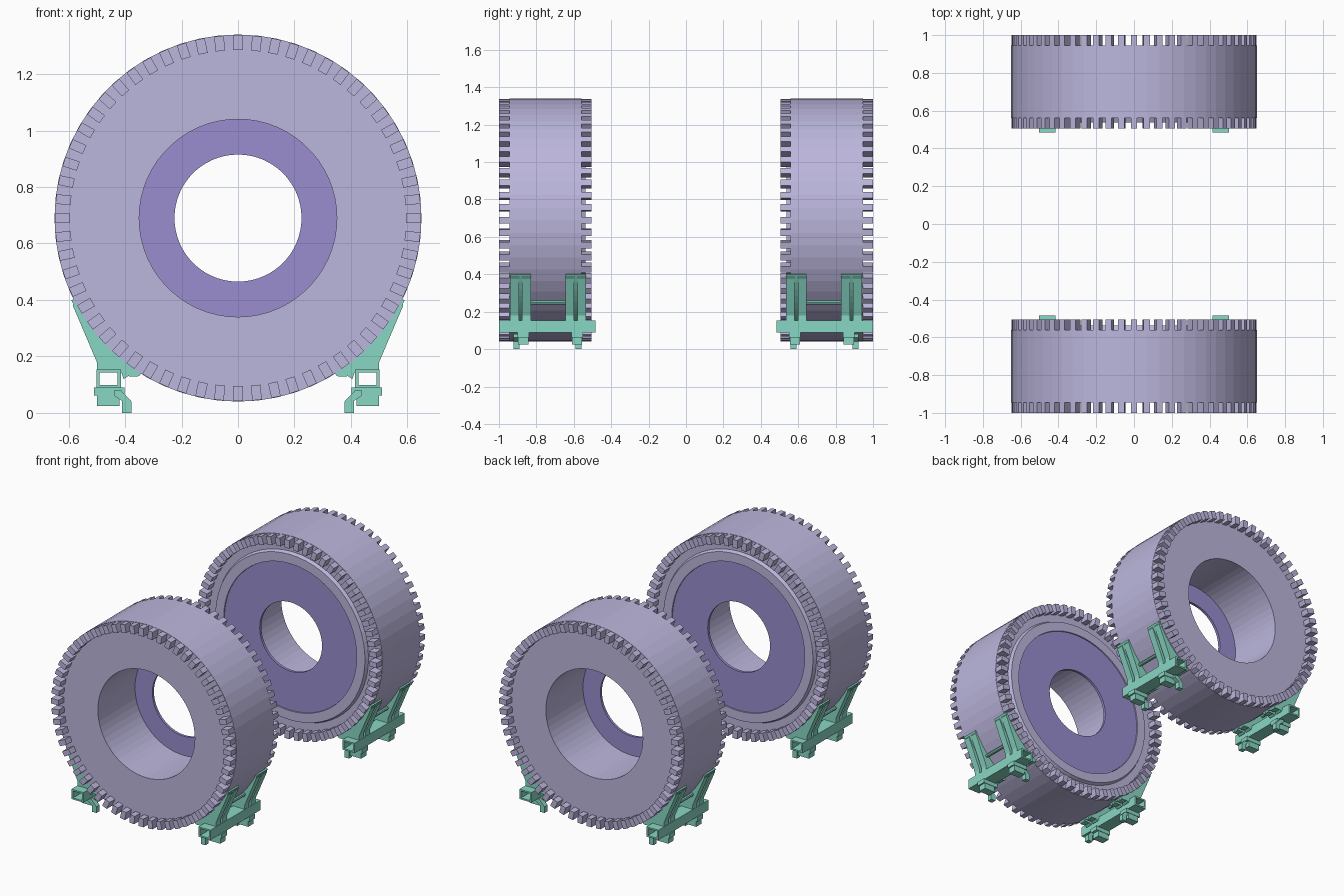
import bpy, bmesh, math
from mathutils import Vector

if "Cube" in bpy.data.objects:
    bpy.data.objects.remove(bpy.data.objects["Cube"])

CZ, N = 0.69, 60          # wheel centre height, number of tread lugs


def material(name, col):
    m = bpy.data.materials.new(name)
    m.diffuse_color = (*col, 1)
    m.use_nodes = True
    m.node_tree.nodes["Principled BSDF"].inputs["Base Color"].default_value = m.diffuse_color
    return m


RUBBER = material("tyre_lavender", (0.50, 0.47, 0.72))
HUB = material("hub_purple", (0.32, 0.27, 0.62))
GREEN = material("stand_green", (0.25, 0.68, 0.55))


def finish(bm, name, mat):
    bmesh.ops.recalc_face_normals(bm, faces=bm.faces[:])
    me = bpy.data.meshes.new(name)
    bm.to_mesh(me)
    bm.free()
    ob = bpy.data.objects.new(name, me)
    bpy.context.collection.objects.link(ob)
    me.materials.append(mat)
    return ob


def lathe(bm, profile, n=N):
    """Closed (radius, y) profile spun around the wheel axis."""
    rings = [[bm.verts.new((r * math.sin(2 * math.pi * i / n), y,
                            CZ + r * math.cos(2 * math.pi * i / n)))
              for r, y in profile] for i in range(n)]
    k = len(profile)
    for i in range(n):
        a, b = rings[i], rings[(i + 1) % n]
        for j in range(k):
            bm.faces.new((a[j], a[(j + 1) % k], b[(j + 1) % k], b[j]))


def prism(bm, pts, y0, y1):
    """(x, z) outline extruded between y0 and y1."""
    a = [bm.verts.new((x, y0, z)) for x, z in pts]
    b = [bm.verts.new((x, y1, z)) for x, z in pts]
    bm.faces.new(a)
    bm.faces.new(b[::-1])
    for i in range(len(pts)):
        j = (i + 1) % len(pts)
        bm.faces.new((a[i], b[i], b[j], a[j]))


def rect(x0, x1, z0, z1):
    return [(x0, z0), (x1, z0), (x1, z1), (x0, z1)]


def arc(r, p, q, n):
    """Arc around the wheel centre, angles measured from straight down."""
    return [(r * math.sin(t), CZ - r * math.cos(t))
            for t in (p + (q - p) * i / n for i in range(n + 1))]


def wheel(s, tag):
    # tyre body with recessed sidewalls, plus lugs on both shoulders
    bm = bmesh.new()
    lathe(bm, [(0.65, s * 0.56), (0.65, s * 0.945), (0.35, s * 0.945), (0.35, s * 0.56)])
    h = 0.017
    for i in range(N):
        t = 2 * math.pi * i / N
        radial = Vector((math.sin(t), 0, math.cos(t)))
        side = Vector((math.cos(t), 0, -math.sin(t)))
        pts = []
        for r, w in ((0.595, -h), (0.595, h), (0.648, h), (0.648, -h)):
            v = radial * r + side * w
            pts.append((v.x, v.z + CZ))
        for y0, y1 in ((0.505, 0.56), (0.945, 1.0)):
            prism(bm, pts, s * y0, s * y1)
    finish(bm, "tyre_" + tag, RUBBER)
    # raised bead ring on the inner sidewall
    bm = bmesh.new()
    lathe(bm, [(0.55, s * 0.56), (0.54, s * 0.538), (0.48, s * 0.538), (0.48, s * 0.56)])
    finish(bm, "bead_ring_" + tag, RUBBER)
    # hub disc
    bm = bmesh.new()
    lathe(bm, [(0.479, s * 0.545), (0.479, s * 0.562), (0.225, s * 0.562), (0.225, s * 0.545)])
    finish(bm, "hub_disc_" + tag, HUB)


def stand(sx, sy, tag):
    bm = bmesh.new()
    # curved fins in two pairs, with a thin pad against the tread
    a0, a1 = math.radians(32), math.radians(63.7)
    fin = arc(0.646, a0, a1, 8) + [(0.585, 0.38), (0.50, 0.18), (0.50, 0.148), (0.415, 0.148),
                                   (0.405, 0.12), (0.39, 0.13), (0.355, 0.128)]
    pad = arc(0.646, a0, a1, 8) + arc(0.658, a1, a0, 8)
    for p0, p1 in ((0.535, 0.645), (0.83, 0.94)):
        prism(bm, fin, p0, p0 + 0.046)
        prism(bm, fin, p1 - 0.046, p1)
        prism(bm, pad, p0, p1)
    # cross rod
    rod = [(0.495 + 0.011 * math.cos(k * math.pi / 4), 0.25 + 0.011 * math.sin(k * math.pi / 4))
           for k in range(8)]
    prism(bm, rod, 0.64, 0.835)
    # hollow square beam
    o, i = rect(0.415, 0.502, 0.088, 0.153), rect(0.426, 0.491, 0.098, 0.143)
    loops = [[bm.verts.new((x, y, z)) for x, z in pts]
             for pts, y in ((o, 0.485), (o, 1.0), (i, 1.0), (i, 0.485))]
    for k in range(4):
        A, B = loops[k], loops[(k + 1) % 4]
        for j in range(4):
            m = (j + 1) % 4
            bm.faces.new((A[j], A[m], B[m], B[j]))
    # clamps and feet below the beam
    for c in (0.582, 0.87):
        prism(bm, rect(0.402, 0.51, 0.062, 0.09), c - 0.03, c + 0.03)
        prism(bm, rect(0.42, 0.50, 0.025, 0.064), c - 0.027, c + 0.027)
    foot = [(0.377, 0), (0.41, 0), (0.41, 0.042), (0.44, 0.062), (0.44, 0.08),
            (0.415, 0.08), (0.377, 0.04)]
    for c in (0.575, 0.905):
        prism(bm, foot, c - 0.016, c + 0.016)
    for v in bm.verts:
        v.co.x *= sx
        v.co.y *= sy
    finish(bm, "stand_" + tag, GREEN)


for sy, end in ((-1, "front"), (1, "back")):
    wheel(sy, end)
    for sx, side in ((-1, "left"), (1, "right")):
        stand(sx, sy, end + "_" + side)
